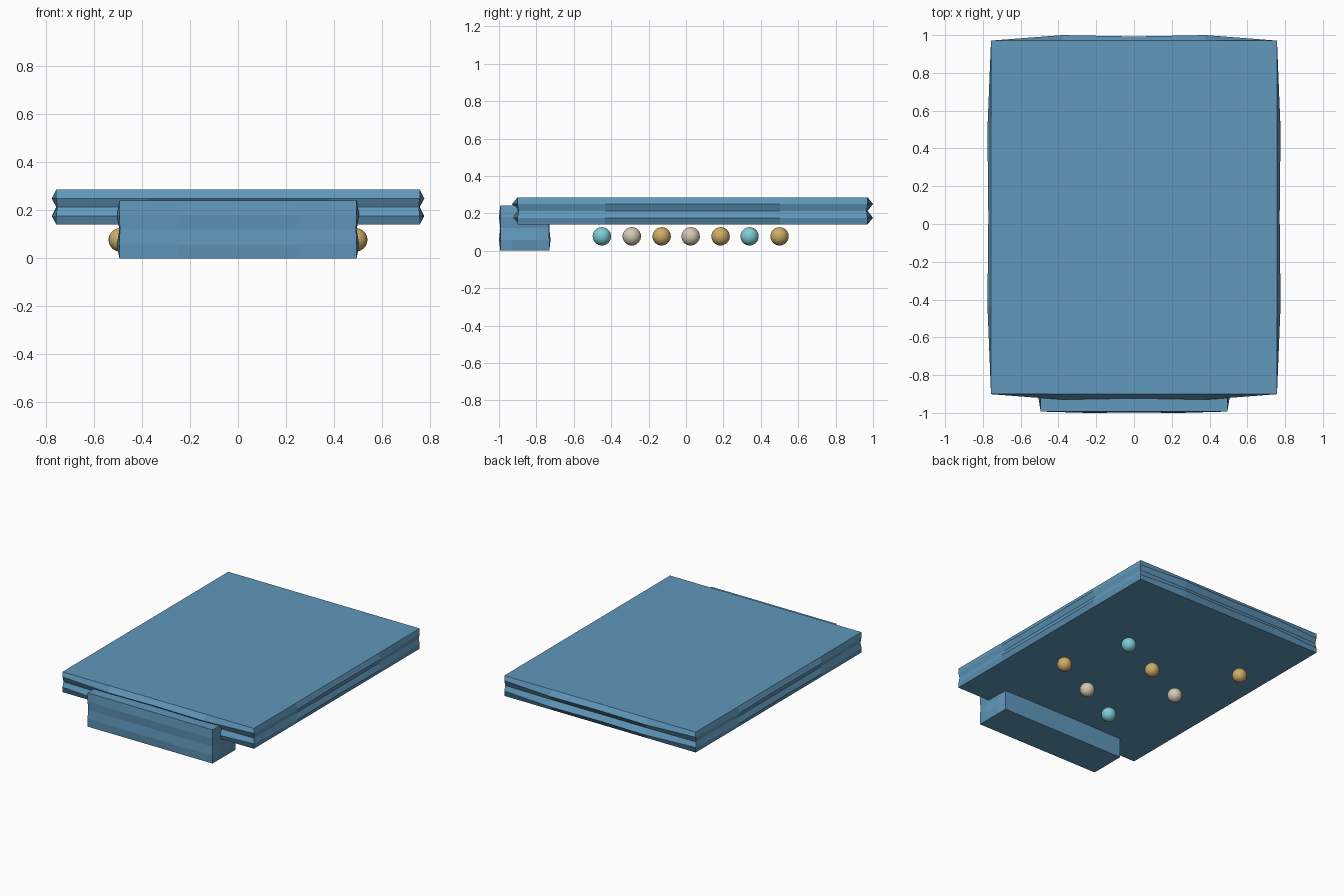
import bpy, bmesh

if "Cube" in bpy.data.objects:
    bpy.data.objects.remove(bpy.data.objects["Cube"])


def material(name, rgb):
    m = bpy.data.materials.new(name)
    m.diffuse_color = (*rgb, 1)
    m.use_nodes = True
    m.node_tree.nodes["Principled BSDF"].inputs["Base Color"].default_value = m.diffuse_color
    return m


blue = material("steel blue", (0.117, 0.314, 0.503))
gold = material("gold", (0.61, 0.413, 0.133))
cream = material("cream", (0.66, 0.578, 0.456))
teal = material("teal", (0.205, 0.61, 0.658))


def pinched_box(name, centre, half, bulge, z0, z1):
    """Box whose sides have two swollen bands with a narrow waist between."""
    bm = bmesh.new()
    steps = [-1, -0.5, 0, 0.5]                    # four segments per side
    swell_along = {-1: 0.0, -0.5: 1.0, 0: 0.75, 0.5: 1.0}
    bands = [(0, 0), (0.24, 1), (0.5, -0.2), (0.75, 1), (1, 0)]
    rings = []
    for height, amount in bands:
        z = z0 + (z1 - z0) * height
        ring = []
        for side in range(4):
            for t in steps:
                f = swell_along[t]
                # the waist pinches the corners, the bands swell the middles
                out = amount * f if amount > 0 else 0.0
                pinch = amount if amount < 0 and t == -1 else 0.0
                u, v = t, -1
                for _ in range(side):
                    u, v = -v, u
                x, y = u * half[0], v * half[1]
                if side % 2 == 0:
                    y += v * out * bulge[1]
                else:
                    x += u * out * bulge[0]
                x += u * pinch * bulge[0]
                y += v * pinch * bulge[1]
                ring.append(bm.verts.new((centre[0] + x, centre[1] + y, z)))
        rings.append(ring)
    n = len(rings[0])
    for a, b in zip(rings, rings[1:]):
        for i in range(n):
            j = (i + 1) % n
            bm.faces.new((a[i], a[j], b[j], b[i]))
    bm.faces.new(rings[-1])
    bm.faces.new(rings[0][::-1])
    bmesh.ops.recalc_face_normals(bm, faces=bm.faces)
    mesh = bpy.data.meshes.new(name)
    bm.to_mesh(mesh)
    bm.free()
    mesh.materials.append(blue)
    obj = bpy.data.objects.new(name, mesh)
    bpy.context.collection.objects.link(obj)
    return obj


# Large flat slab and the block under its front edge
pinched_box("slab", (0, 0.035), (0.757, 0.936), (0.019, 0.029), 0.141, 0.286)
pinched_box("front_block", (0, -0.862), (0.494, 0.131), (0.011, 0.007), 0.0, 0.241)

# Small balls under the slab: x, y, colour
balls = [
    (-0.16, -0.45, teal), (0.16, -0.29, cream), (0.49, -0.13, gold),
    (-0.33, 0.025, cream), (0.0, 0.185, gold), (0.33, 0.34, teal),
    (-0.49, 0.50, gold),
]
for i, (x, y, mat) in enumerate(balls):
    bpy.ops.mesh.primitive_uv_sphere_add(segments=24, ring_count=16, radius=0.049,
                                         location=(x, y, 0.077))
    ball = bpy.context.object
    ball.name = f"ball_{i + 1}"
    ball.data.materials.append(mat)
    bpy.ops.object.shade_smooth()
